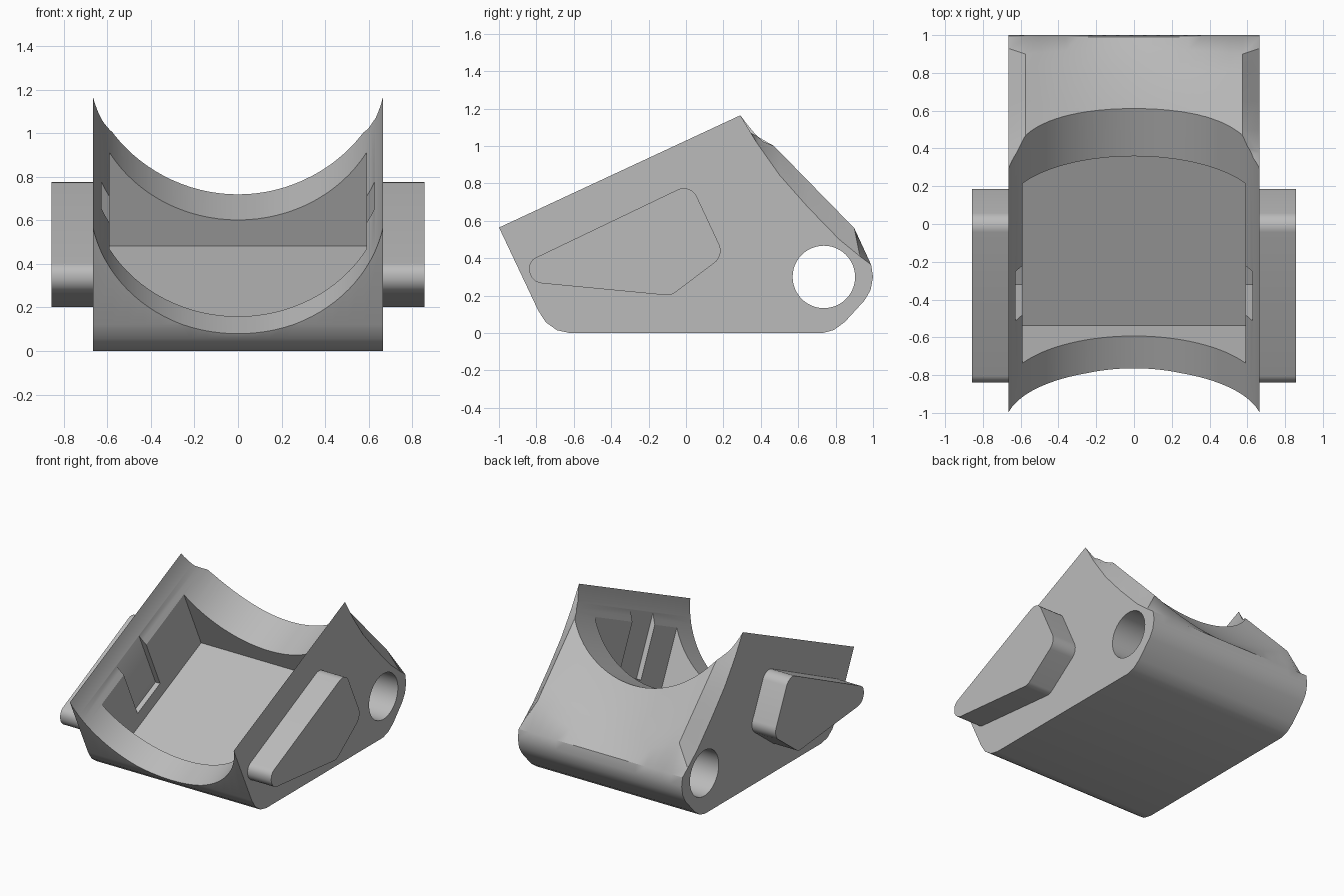
import bpy, bmesh, math
from mathutils import Matrix, Vector

cube = bpy.data.objects.get("Cube")
if cube:
    bpy.data.objects.remove(cube)

grey = bpy.data.materials.new("plain_grey")
grey.use_nodes = True
grey.diffuse_color = (0.5, 0.5, 0.5, 1)
grey.node_tree.nodes["Principled BSDF"].inputs["Base Color"].default_value = (0.5, 0.5, 0.5, 1)


def loft(name, rings):
    """Closed solid through equal rings of 3D points."""
    bm = bmesh.new()
    loops = [[bm.verts.new(p) for p in ring] for ring in rings]
    for a, b in zip(loops, loops[1:]):
        for i in range(len(a)):
            j = (i + 1) % len(a)
            bm.faces.new((a[i], a[j], b[j], b[i]))
    bm.faces.new(loops[0][::-1])
    bm.faces.new(loops[-1])
    bmesh.ops.recalc_face_normals(bm, faces=bm.faces)
    mesh = bpy.data.meshes.new(name)
    bm.to_mesh(mesh)
    bm.free()
    mesh.materials.append(grey)
    obj = bpy.data.objects.new(name, mesh)
    bpy.context.collection.objects.link(obj)
    return obj


def side_prism(name, profile, x0, x1):
    return loft(name, [[(x, y, z) for y, z in profile] for x in (x0, x1)])


def circle(cx, cy, r, n):
    return [(cx + r * math.cos(2 * math.pi * i / n),
             cy + r * math.sin(2 * math.pi * i / n)) for i in range(n)]


# Tilted frame: local y runs up the sloping top, local z points out of it
TILT = math.atan2(0.6, 1.29)
FRAME = Matrix.Translation((0, -1, 0.565)) @ Matrix.Rotation(TILT, 4, 'X')


def tilted_prism(name, profile, s0, s1):
    return loft(name, [[FRAME @ Vector((x, s, n)) for x, n in profile] for s in (s0, s1)])


def tilted_box(name, half, s0, s1, n0, n1):
    return tilted_prism(name, [(-half, n0), (half, n0), (half, n1), (-half, n1)], s0, s1)


# Body: side profile lofted across the width, with a dished back between two ridges
HALF, RIDGE = 0.665, 0.575
low = [(0.29, 1.165), (0.38, 1.015), (0.5, 0.845), (0.65, 0.675), (0.82, 0.5), (0.93, 0.41), (0.99, 0.365)]
high = [(0.29, 1.165), (0.38, 1.09), (0.5, 0.97), (0.65, 0.816), (0.8, 0.663), (0.9, 0.56), (0.99, 0.365)]
nose = [(1, 0.3), (0.987, 0.23), (0.955, 0.175), (0.85, 0.06), (0.79, 0.016), (0.73, 0)]
heel = [(-0.62, 0), (-0.69, 0.015), (-0.75, 0.058), (-0.79, 0.12), (-1, 0.565)]


def section(x, w):
    back = [(a[0] + (b[0] - a[0]) * w, a[1] + (b[1] - a[1]) * w) for a, b in zip(low, high)]
    return [(x, y, z) for y, z in back + nose + heel]


steps = 16
rings = [section(-HALF, 0)]
for i in range(steps + 1):
    t = 2 * i / steps - 1
    rings.append(section(t * RIDGE, t * t))
rings.append(section(HALF, 0))
body = loft("cradle_body", rings)

# Cuts: round trough, rectangular pocket, side grooves, pivot hole
cutters = [
    tilted_prism("trough_cutter", circle(0, 0.14, 0.68, 96), -0.3, 2.2),
    tilted_box("pocket_cutter", 0.59, 0.198, 1.2475, -0.673, 0.1),
    tilted_box("groove_cutter", 0.627, 0.48, 0.767, -0.578, 0.1),
    side_prism("pivot_cutter", circle(0.737, 0.3, 0.167, 48), -1, 1),
]
for cutter in cutters:
    cutter.hide_render = True
    mod = body.modifiers.new(cutter.name, 'BOOLEAN')
    mod.operation, mod.solver, mod.object = 'DIFFERENCE', 'EXACT', cutter
bpy.context.view_layer.update()
cut_mesh = bpy.data.meshes.new_from_object(body.evaluated_get(bpy.context.evaluated_depsgraph_get()))
body.modifiers.clear()
body.data = cut_mesh
for cutter in cutters:
    bpy.data.objects.remove(cutter)


# Side lugs: rounded four-sided blocks
def rounded(corners, seg=6):
    """Round each (y, z, radius) corner with an arc."""
    out = []
    for i, (y, z, r) in enumerate(corners):
        p = Vector((y, z))
        a = (Vector(corners[i - 1][:2]) - p).normalized()
        b = (Vector(corners[(i + 1) % len(corners)][:2]) - p).normalized()
        half = a.angle(b) / 2
        centre = p + (a + b).normalized() * (r / math.sin(half))
        start = p + a * (r / math.tan(half)) - centre
        end = p + b * (r / math.tan(half)) - centre
        for k in range(seg + 1):
            d = start.lerp(end, k / seg).normalized() * r
            out.append((centre + d)[:])
    return out


lug = rounded([(-0.845, 0.273, 0.075), (-0.835, 0.388, 0.06), (0.025, 0.8, 0.075),
               (0.205, 0.415, 0.08), (-0.08, 0.2, 0.07)])
parts = [body,
         side_prism("left_lug", lug, HALF - 0.01, 0.857),
         side_prism("right_lug", lug, -0.857, 0.01 - HALF)]

# Smooth curves, sharp corners
bpy.ops.object.select_all(action='DESELECT')
for part in parts:
    part.select_set(True)
bpy.context.view_layer.objects.active = body
bpy.ops.object.shade_smooth_by_angle(angle=math.radians(28))
